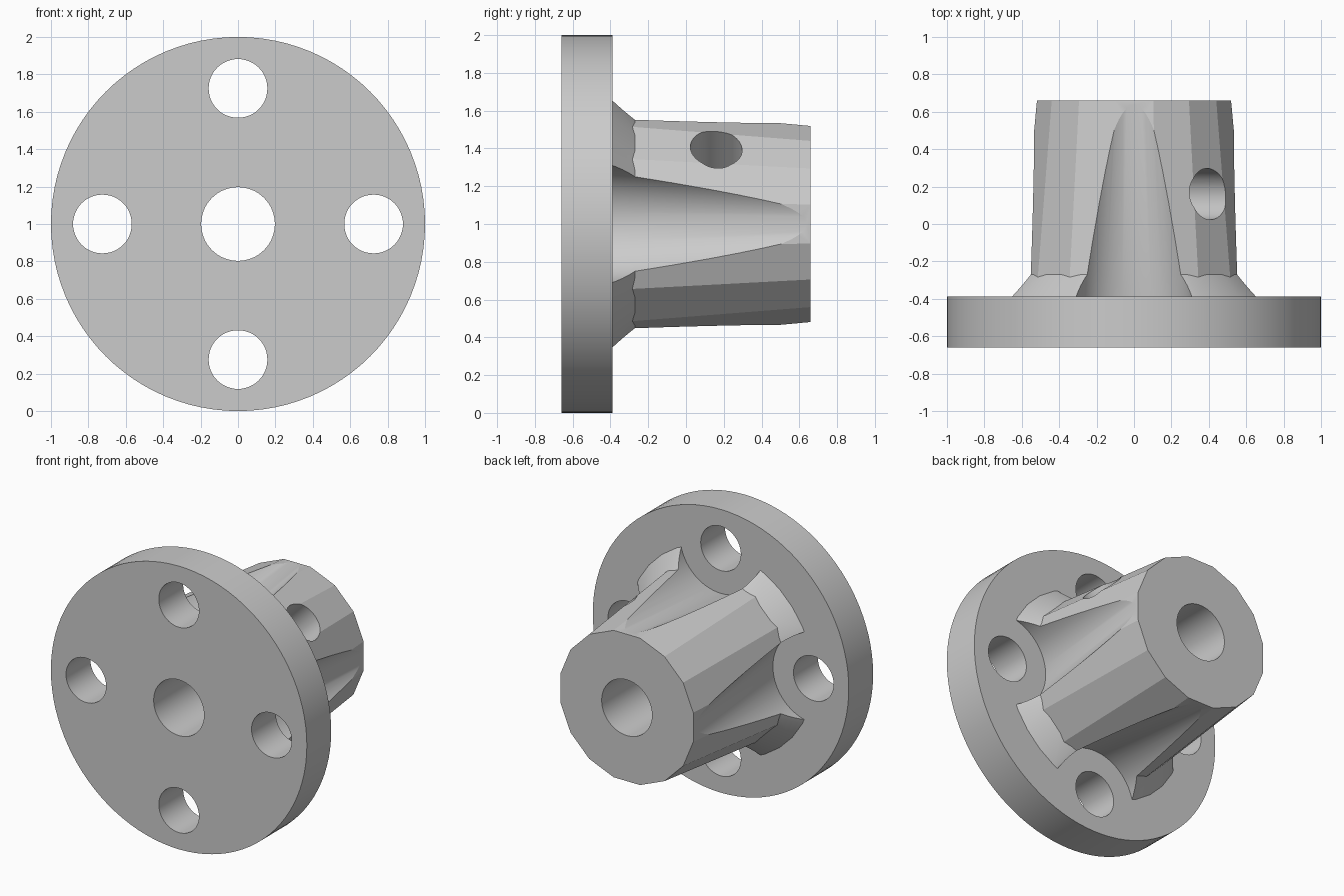
import bpy
import bmesh
from math import pi, sin, cos
from mathutils import Matrix, Vector

cube = bpy.data.objects.get("Cube")
if cube:
    bpy.data.objects.remove(cube, do_unlink=True)

CENTRE = Vector((0, 0, 1))      # hub axis runs along y through this point
FRONT, FLANGE_BACK, BACK = -0.66, -0.388, 0.66
BOLT_CIRCLE = 0.725

steel = bpy.data.materials.new("plain_grey")
grey = (0.6, 0.6, 0.6, 1)
steel.diffuse_color = grey
steel.use_nodes = True
steel.node_tree.nodes["Principled BSDF"].inputs["Base Color"].default_value = grey


def add_cone(name, start, end, r_start, r_end, sides, axis="Y",
             offset=(0, 0), twist=0.0):
    """Capped cone along y, or along the 45 degree radial of the hub."""
    bm = bmesh.new()
    bmesh.ops.create_cone(bm, cap_ends=True, segments=sides, radius1=r_start,
                          radius2=r_end, depth=end - start)
    place = Matrix.Translation((0, 0, (start + end) / 2)) @ Matrix.Rotation(twist, 4, "Z")
    if axis == "Y":
        turn = Matrix.Rotation(-pi / 2, 4, "X")
    else:
        turn = Matrix.Rotation(pi / 4, 4, "Y")
    shift = Matrix.Translation(CENTRE + Vector((offset[0], 0, offset[1])))
    bm.transform(shift @ turn @ place)
    mesh = bpy.data.meshes.new(name)
    bm.to_mesh(mesh)
    bm.free()
    mesh.materials.append(steel)
    obj = bpy.data.objects.new(name, mesh)
    bpy.context.collection.objects.link(obj)
    return obj


def combine(target, other, operation):
    """Apply one boolean and discard the second solid."""
    mod = target.modifiers.new(operation.lower(), "BOOLEAN")
    mod.operation = operation
    mod.solver = "EXACT"
    mod.object = other
    bpy.context.view_layer.objects.active = target
    bpy.ops.object.modifier_apply(modifier=mod.name)
    bpy.data.objects.remove(other, do_unlink=True)


bolt_spots = [(BOLT_CIRCLE * cos(i * pi / 2), BOLT_CIRCLE * sin(i * pi / 2))
              for i in range(4)]

# Tapered faceted hub with a sloped foot
hub = add_cone("hub", -0.5, BACK, 0.639, 0.529, 16, twist=pi / 16)
foot = add_cone("foot", -0.45, -0.25, 0.785, 0.588, 32, twist=pi / 32)
combine(hub, foot, "UNION")

# Tapered flutes that clear the bolt heads
for spot in bolt_spots:
    flute = add_cone("flute_cutter", -0.6, 0.8, 0.341, 0.186, 64, offset=spot)
    combine(hub, flute, "DIFFERENCE")

# Round flange
coupling = add_cone("flanged_hub", FRONT, FLANGE_BACK, 1, 1, 96)
combine(coupling, hub, "UNION")

# Central bore and bolt holes
combine(coupling, add_cone("bore_cutter", -1, 1, 0.197, 0.197, 64), "DIFFERENCE")
for spot in bolt_spots:
    hole = add_cone("bolt_cutter", -0.8, -0.3, 0.157, 0.157, 48, offset=spot)
    combine(coupling, hole, "DIFFERENCE")

# Radial set screw hole, from the upper side into the bore
screw = add_cone("screw_cutter", 0.05, 0.9, 0.137, 0.137, 48, axis="RADIAL")
screw.data.transform(Matrix.Translation((0, 0.16, 0)))
combine(coupling, screw, "DIFFERENCE")

# Smooth the round walls, keep the facets crisp
bpy.ops.object.select_all(action="DESELECT")
coupling.select_set(True)
bpy.context.view_layer.objects.active = coupling
bpy.ops.object.shade_smooth_by_angle(angle=pi / 12)
